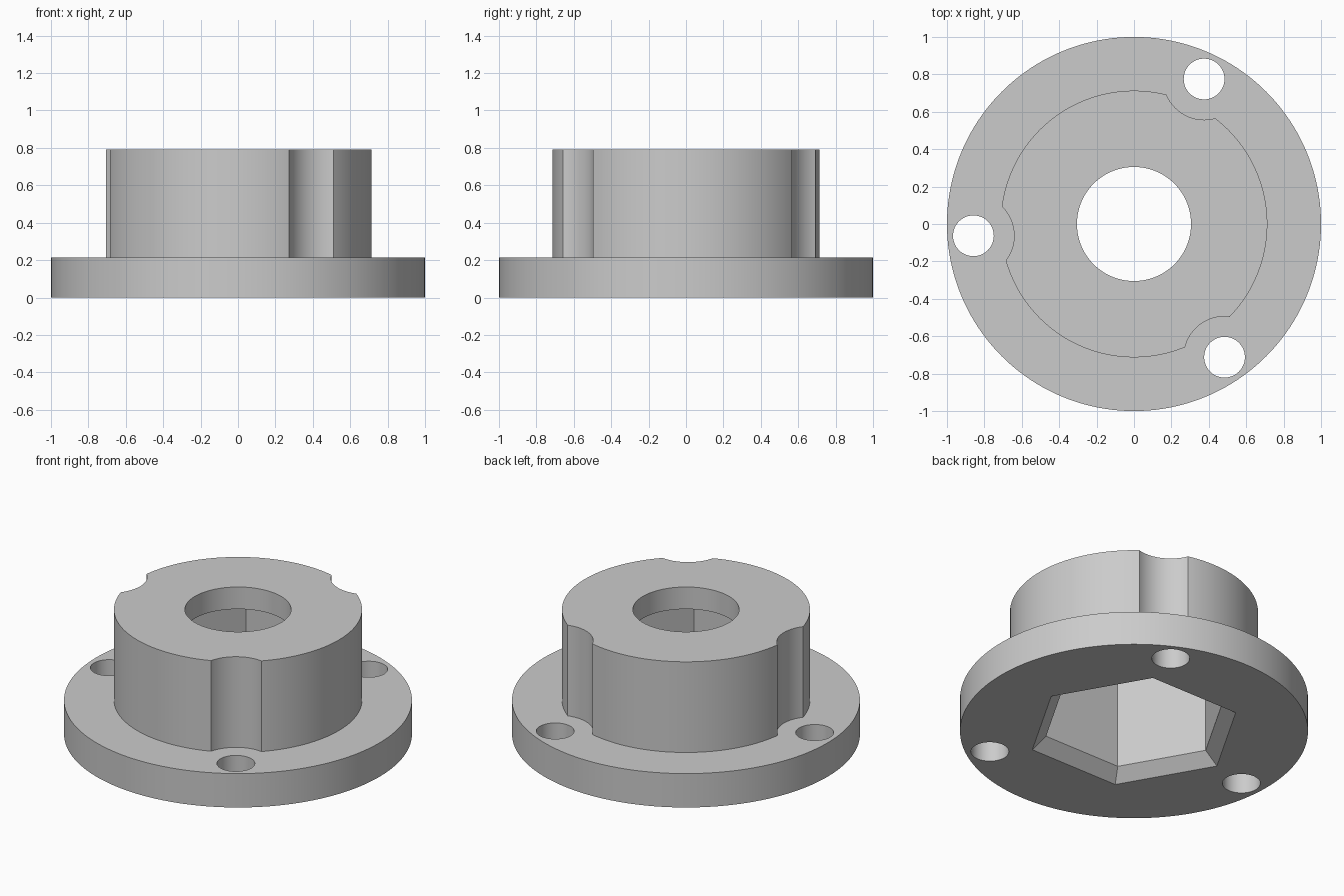
import bpy
import bmesh
from math import radians, cos, sin

if "Cube" in bpy.data.objects:
    bpy.data.objects.remove(bpy.data.objects["Cube"], do_unlink=True)

FLANGE_TOP, POCKET_TOP, HUB_TOP = 0.215, 0.65, 0.79
CHAMFER = 0.073
BOLT_ANGLES = [64.2, 184.2, 304.2]
BOLT_CIRCLE = 0.861

grey = bpy.data.materials.new("grey plastic")
grey.use_nodes = True
grey.diffuse_color = (0.6, 0.6, 0.6, 1)
grey.node_tree.nodes["Principled BSDF"].inputs["Base Color"].default_value = (0.6, 0.6, 0.6, 1)


def prism(name, r_low, r_high, z0, z1, sides, x=0, y=0):
    """Closed prism or frustum standing between two heights, first corner on +x."""
    bm = bmesh.new()
    rings = []
    for r, z in ((r_low, z0), (r_high, z1)):
        angles = [radians(360 * i / sides) for i in range(sides)]
        rings.append([bm.verts.new((x + r * cos(a), y + r * sin(a), z)) for a in angles])
    low, high = rings
    for i in range(sides):
        j = (i + 1) % sides
        bm.faces.new((low[i], low[j], high[j], high[i]))
    bm.faces.new(low[::-1])
    bm.faces.new(high)
    mesh = bpy.data.meshes.new(name)
    bm.to_mesh(mesh)
    bm.free()
    mesh.materials.append(grey)
    obj = bpy.data.objects.new(name, mesh)
    bpy.context.collection.objects.link(obj)
    return obj


def combine(body, tool, operation):
    """Apply a boolean to the body and discard the tool."""
    tool.hide_render = True
    mod = body.modifiers.new("boolean", 'BOOLEAN')
    mod.operation, mod.object, mod.solver = operation, tool, 'EXACT'
    bpy.context.view_layer.objects.active = body
    bpy.ops.object.modifier_apply(modifier=mod.name)
    bpy.data.objects.remove(tool, do_unlink=True)


bolts = [(BOLT_CIRCLE * cos(radians(a)), BOLT_CIRCLE * sin(radians(a))) for a in BOLT_ANGLES]

# Hub with scallops that clear the screw heads
hub = prism("hub", 0.713, 0.713, 0.12, HUB_TOP, 128)
for x, y in bolts:
    combine(hub, prism("scallop", 0.218, 0.218, 0, 1, 64, x, y), 'DIFFERENCE')

# Round flange carrying the hub, with three screw holes
body = prism("flanged_hub", 1, 1, 0, FLANGE_TOP, 160)
combine(body, hub, 'UNION')
for x, y in bolts:
    combine(body, prism("screw_hole", 0.109, 0.109, -0.1, 0.4, 48, x, y), 'DIFFERENCE')

# Hexagonal pocket with a chamfered mouth, and the round bore above it
combine(body, prism("hex_pocket", 0.538, 0.538, -0.1, POCKET_TOP, 6), 'DIFFERENCE')
slope = (0.622 - 0.538) / CHAMFER
combine(body, prism("chamfer", 0.622 + 0.05 * slope, 0.538 - 0.05 * slope,
                    -0.05, CHAMFER + 0.05, 6), 'DIFFERENCE')
combine(body, prism("bore", 0.305, 0.305, 0.4, 1, 96), 'DIFFERENCE')

bpy.ops.object.select_all(action='DESELECT')
body.select_set(True)
bpy.context.view_layer.objects.active = body
bpy.ops.object.shade_smooth_by_angle(angle=radians(25))
